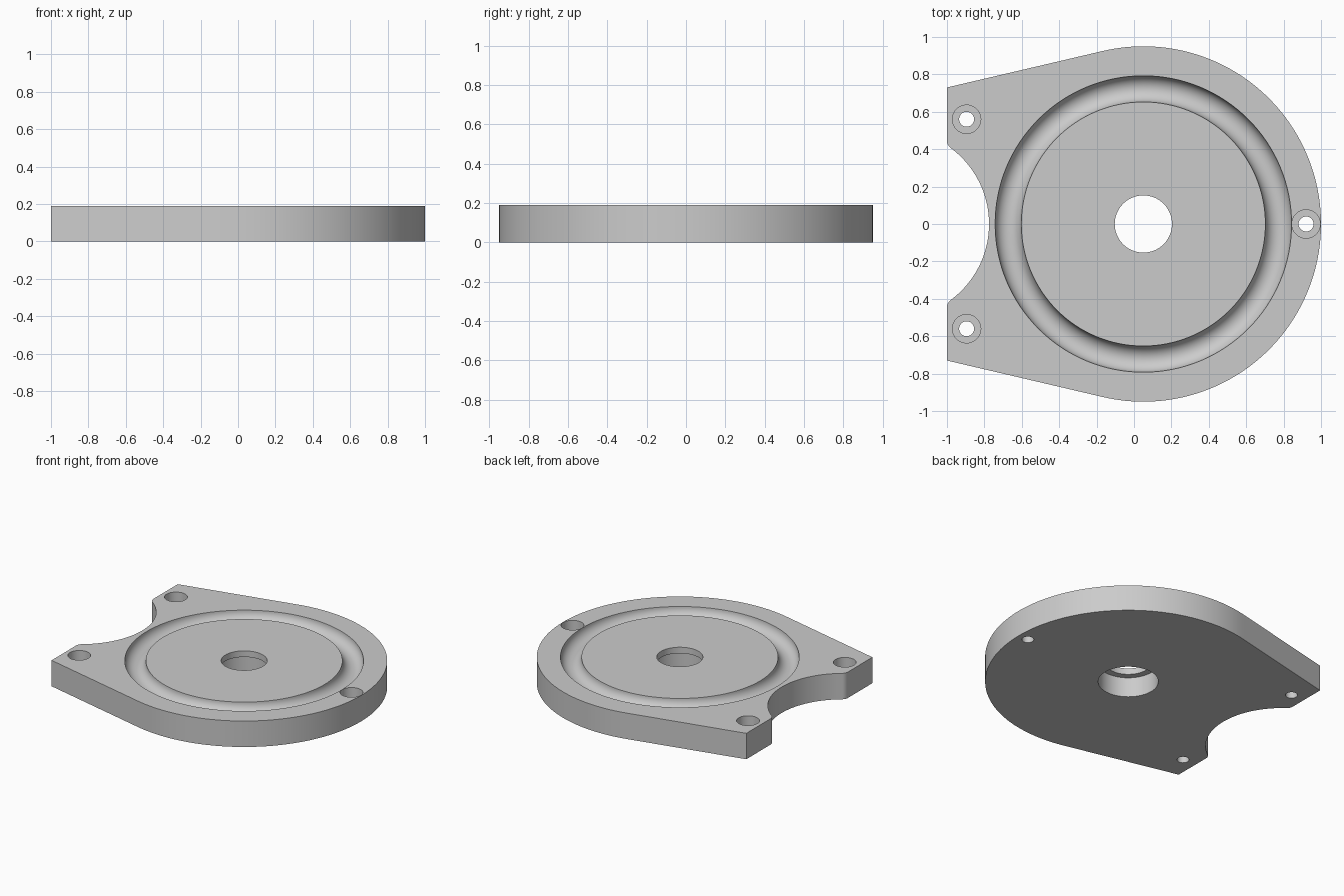
import bpy, bmesh
from math import sin, cos, acos, atan2, hypot, pi, tau, radians
from mathutils import Vector

cube = bpy.data.objects.get("Cube")
if cube:
    bpy.data.objects.remove(cube, do_unlink=True)

HEIGHT = 0.19
ABOVE = 0.3            # cutters reach past the top face
BELOW = -0.1           # and past the bottom face
CENTER_X, DISC_R = 0.05, 0.95
LEFT, CORNER_Y = -1.0, 0.73

grey = bpy.data.materials.new("plain grey")
grey.use_nodes = True
grey.diffuse_color = (0.6, 0.6, 0.6, 1)
grey.node_tree.nodes["Principled BSDF"].inputs["Base Color"].default_value = (0.6, 0.6, 0.6, 1)


def make_object(name, bm):
    bmesh.ops.recalc_face_normals(bm, faces=bm.faces)
    mesh = bpy.data.meshes.new(name)
    bm.to_mesh(mesh)
    bm.free()
    mesh.materials.append(grey)
    obj = bpy.data.objects.new(name, mesh)
    bpy.context.collection.objects.link(obj)
    return obj


def arc(cx, cy, r, a0, a1, n):
    return [(cx + r * cos(a0 + (a1 - a0) * i / n),
             cy + r * sin(a0 + (a1 - a0) * i / n)) for i in range(n + 1)]


def lathe(name, profile, x, y, steps, closed=False):
    """Revolve a radius/height profile about a vertical axis at x, y."""
    bm = bmesh.new()
    vs = [bm.verts.new((x + r, y, z)) for r, z in profile]
    pairs = list(zip(vs, vs[1:])) + ([(vs[-1], vs[0])] if closed else [])
    edges = [bm.edges.new(p) for p in pairs]
    bmesh.ops.spin(bm, geom=vs + edges, cent=(x, y, 0), axis=(0, 0, 1),
                   angle=tau, steps=steps, use_duplicate=False)
    bmesh.ops.remove_doubles(bm, verts=bm.verts, dist=1e-5)
    obj = make_object(name, bm)
    obj.hide_render = True
    return obj


# Plate outline, upper half: disc, tangent side, left edge, fillet, concave bay
corner = Vector((LEFT - CENTER_X, CORNER_Y))
tangent = atan2(corner.y, corner.x) - acos(DISC_R / corner.length)
bay_x, bay_r, fillet = -1.28, 0.505, 0.05
fx = LEFT + fillet
fy = ((bay_r + fillet) ** 2 - (fx - bay_x) ** 2) ** 0.5
bay_angle = atan2(fy, fx - bay_x)
half = arc(CENTER_X, 0, DISC_R, 0, tangent, 56)
half.append((LEFT, CORNER_Y))
half += arc(fx, fy, fillet, pi, pi + bay_angle, 8)
half += arc(bay_x, 0, bay_r, bay_angle, 0, 20)[1:]
outline = half + [(x, -y) for x, y in half[-2:0:-1]]

bm = bmesh.new()
base = bm.faces.new([bm.verts.new((x, y, 0)) for x, y in outline])
top = bmesh.ops.extrude_face_region(bm, geom=[base], use_keep_orig=True)["geom"]
bmesh.ops.translate(bm, vec=(0, 0, HEIGHT),
                    verts=[v for v in top if isinstance(v, bmesh.types.BMVert)])
plate = make_object("mounting_plate", bm)

# Round-bottomed ring groove
ring_r, groove_r = 0.7225, 0.07
groove = arc(ring_r, HEIGHT, groove_r, pi, tau, 18)
groove += [(ring_r + groove_r, ABOVE), (ring_r - groove_r, ABOVE)]
cutters = [lathe("groove_cutter", groove, CENTER_X, 0, 128, closed=True)]

# Centre hole, wider underneath
lip_z, bore_r, hole_r = 0.145, 0.2, 0.153
cutters.append(lathe("centre_hole_cutter",
                     [(0, BELOW), (bore_r, BELOW), (bore_r, lip_z),
                      (hole_r, lip_z), (hole_r, ABOVE), (0, ABOVE)],
                     CENTER_X, 0, 64))

# Three counterbored screw holes
screw_r, head_r, seat_z = 0.04, 0.076, 0.08
for i, (x, y) in enumerate([(0.92, 0), (-0.895, 0.56), (-0.895, -0.56)]):
    cutters.append(lathe(f"screw_hole_cutter_{i}",
                         [(0, BELOW), (screw_r, BELOW), (screw_r, seat_z),
                          (head_r, seat_z), (head_r, ABOVE), (0, ABOVE)],
                         x, y, 40))

# Cut the plate and keep only the result
for cutter in cutters:
    mod = plate.modifiers.new(cutter.name, 'BOOLEAN')
    mod.operation, mod.solver, mod.object = 'DIFFERENCE', 'EXACT', cutter
bpy.context.view_layer.update()
cut = plate.evaluated_get(bpy.context.evaluated_depsgraph_get())
mesh = bpy.data.meshes.new_from_object(cut)
plate.modifiers.clear()
plate.data = mesh
mesh.materials.clear()
mesh.materials.append(grey)
for poly in mesh.polygons:
    poly.material_index = 0
for cutter in cutters:
    bpy.data.objects.remove(cutter, do_unlink=True)

bpy.ops.object.select_all(action='DESELECT')
plate.select_set(True)
bpy.context.view_layer.objects.active = plate
bpy.ops.object.shade_smooth_by_angle(angle=radians(30))
